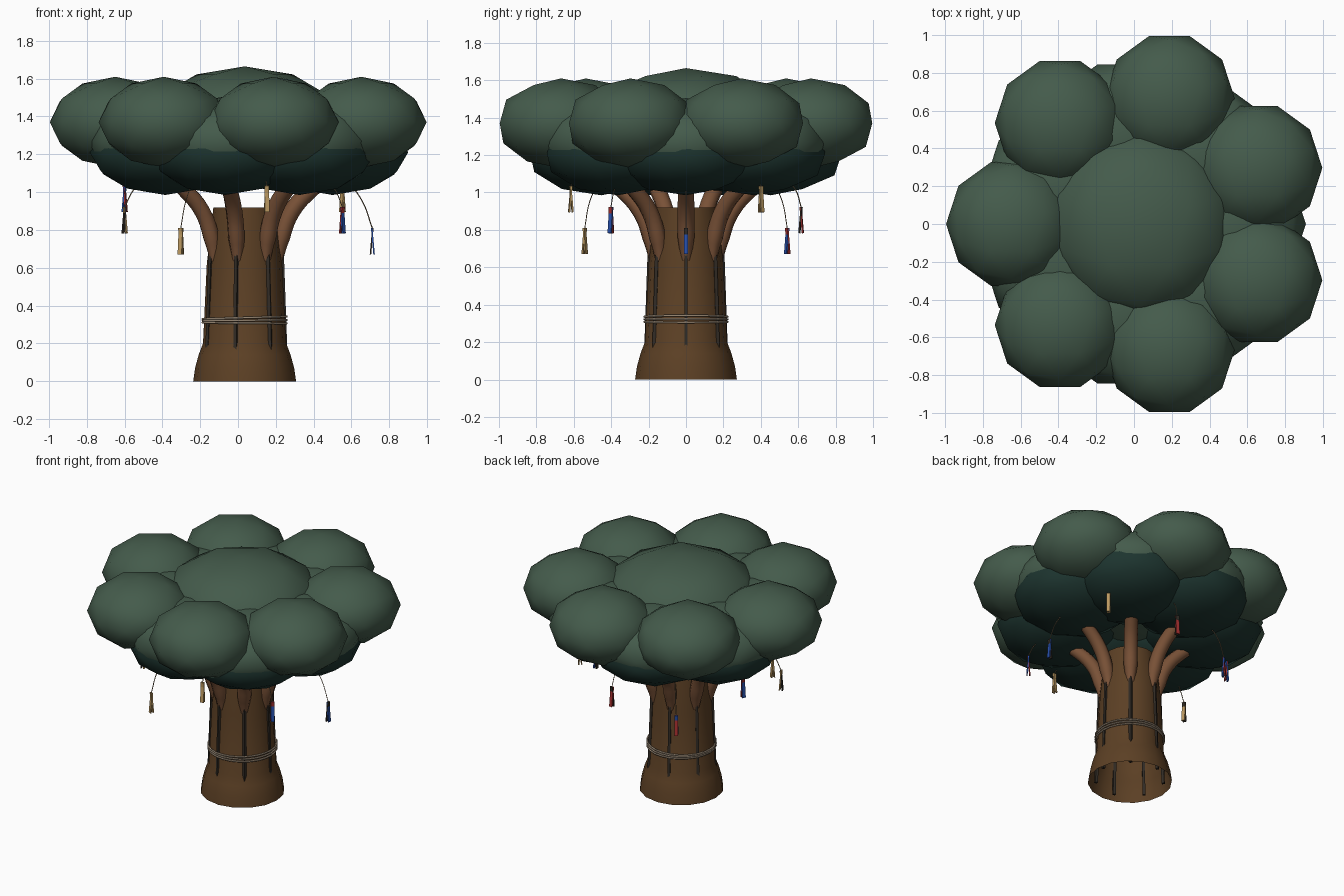
import bpy, bmesh, math
from math import cos, sin, pi
from mathutils import Matrix, Vector

if "Cube" in bpy.data.objects:
    bpy.data.objects.remove(bpy.data.objects["Cube"], do_unlink=True)

CX = 0.035  # trunk axis


def material(name, rgb):
    m = bpy.data.materials.new(name)
    m.use_nodes = True
    m.diffuse_color = (*rgb, 1)
    m.node_tree.nodes["Principled BSDF"].inputs["Base Color"].default_value = (*rgb, 1)
    return m


LEAF = material("leaf green", (0.058, 0.105, 0.071))
SHADE = material("deep green", (0.012, 0.034, 0.028))
BARK = material("bark brown", (0.107, 0.051, 0.018))
LIMB = material("branch brown", (0.19, 0.083, 0.038))
CRACK = material("dark bark", (0.03, 0.024, 0.018))
ROPE = material("rope beige", (0.32, 0.25, 0.18))
CORD = material("cord tan", (0.25, 0.18, 0.1))
BLUE = material("tag blue", (0.02, 0.08, 0.42))
RED = material("tag red", (0.4, 0.03, 0.03))
TAN = material("tag tan", (0.5, 0.32, 0.12))


def polar(r, a, z):
    return Vector((CX + r * cos(a), r * sin(a), z))


def finish(name, bm, mat, smooth=True):
    mesh = bpy.data.meshes.new(name)
    bm.to_mesh(mesh)
    bm.free()
    mesh.materials.append(mat)
    for p in mesh.polygons:
        p.use_smooth = smooth
    ob = bpy.data.objects.new(name, mesh)
    bpy.context.collection.objects.link(ob)
    return ob


def blob(name, centre, r, rz, mat):
    bm = bmesh.new()
    bmesh.ops.create_icosphere(bm, subdivisions=2, radius=1)
    m = Matrix.Translation(centre) @ Matrix.Diagonal((r, r, rz, 1)) @ Matrix.Rotation(pi / 2, 4, "Z")
    bm.transform(m)
    finish(name, bm, mat)


def tube(name, points, radius, mat, closed=False, taper=None, sides=2):
    cu = bpy.data.curves.new(name, "CURVE")
    cu.dimensions = "3D"
    cu.bevel_depth = radius
    cu.bevel_resolution = sides
    cu.use_fill_caps = True
    cu.resolution_u = 4
    s = cu.splines.new("BEZIER" if not closed else "POLY")
    pts = s.points if closed else s.bezier_points
    pts.add(len(points) - 1)
    for i, (p, co) in enumerate(zip(pts, points)):
        if closed:
            p.co = (*co, 1)
        else:
            p.co = co
            p.handle_left_type = p.handle_right_type = "AUTO"
        if taper:
            p.radius = taper[i]
    s.use_cyclic_u = closed
    cu.materials.append(mat)
    ob = bpy.data.objects.new(name, cu)
    bpy.context.collection.objects.link(ob)


def box(name, matrix, size, mat):
    bm = bmesh.new()
    bmesh.ops.create_cube(bm, size=1)
    bm.transform(matrix @ Matrix.Diagonal((*size, 1)))
    finish(name, bm, mat, smooth=False)


# Trunk: hollow flared shell, open at the bottom
bm = bmesh.new()
profile = [(0.272, 0), (0.262, 0.07), (0.243, 0.14), (0.22, 0.2), (0.2, 0.62), (0.165, 0.92)]
SIDES = 16
rings = [[bm.verts.new(polar(r, 2 * pi * i / SIDES, z)) for i in range(SIDES)] for r, z in profile]
for low, high in zip(rings, rings[1:]):
    for i in range(SIDES):
        j = (i + 1) % SIDES
        bm.faces.new((low[i], low[j], high[j], high[i]))
bm.faces.new(rings[-1])
trunk = finish("trunk", bm, BARK)
trunk.data.polygons[len(trunk.data.polygons) - 1].use_smooth = False

# Canopy crown
blob("crown_top", (CX, 0, 1.38), 0.51, 0.285, LEAF)

for i in range(7):
    a = 2 * pi * i / 7
    # Outer, middle and shaded under-layer of foliage
    blob(f"outer_foliage_{i}", polar(0.685, a + pi / 7, 1.37), 0.345, 0.24, LEAF)
    blob(f"middle_foliage_{i}", polar(0.475, a, 1.27), 0.4, 0.235, LEAF)
    blob(f"under_foliage_{i}", polar(0.465, a, 1.21), 0.4, 0.225, SHADE)
    # Branch curving out of the trunk
    path = [(0.175, 0.64), (0.195, 0.76), (0.25, 0.9), (0.36, 1.02), (0.44, 1.08)]
    tube(f"branch_{i}", [polar(r, a, z) for r, z in path], 0.045, LIMB,
         taper=[0.6, 1, 1, 0.95, 0.85])
    # Dark groove running down the bark
    low, high = polar(0.222, a, 0.02), polar(0.198, a, 0.69)
    tilt = (high - low).to_track_quat("Z", "Y").to_matrix().to_4x4()
    m = Matrix.Translation((low + high) / 2) @ tilt @ Matrix.Rotation(a, 4, "Z")
    box(f"bark_groove_{i}", m, (0.018, 0.018, (high - low).length), CRACK)

# Rope wound around the trunk
for i in range(3):
    z, lean = 0.308 + 0.014 * i, 0.004 * (i - 0.5)
    ring = [polar(0.222, 2 * pi * k / 24, z + lean * cos(2 * pi * k / 24)) for k in range(24)]
    tube(f"rope_{i}", ring, 0.006, ROPE, closed=True, sides=1)

# Hanging tags: paired thin strips on cords, at three repeating heights
pairs = [(BLUE, CRACK), (BLUE, RED), (TAN, TAN), (TAN, TAN), (CRACK, TAN),
         (BLUE, RED), (RED, BLUE), (RED, CRACK), (TAN, TAN)]
for k, pair in enumerate(pairs):
    a = -2 * pi * k / 9
    top = 0.81 + 0.112 * (k % 3)
    end = Vector((CX + 0.675 * cos(a), 0.625 * sin(a), top))
    start = polar(0.51, a, 1.1)
    mid = start.lerp(end, 0.55) + Vector((0.02 * cos(a), 0.02 * sin(a), 0.015))
    tube(f"cord_{k}", [start, mid, end], 0.003, CORD, sides=0)
    for side, mat in zip((-1, 1), pair):
        m = (Matrix.Translation(end) @ Matrix.Rotation(a, 4, "Z")
             @ Matrix.Rotation(side * 0.09, 4, "Y")
             @ Matrix.Translation((side * 0.003, 0, -0.07)))
        box(f"tag_{k}_{'inner' if side < 0 else 'outer'}", m, (0.008, 0.024, 0.14), mat)
